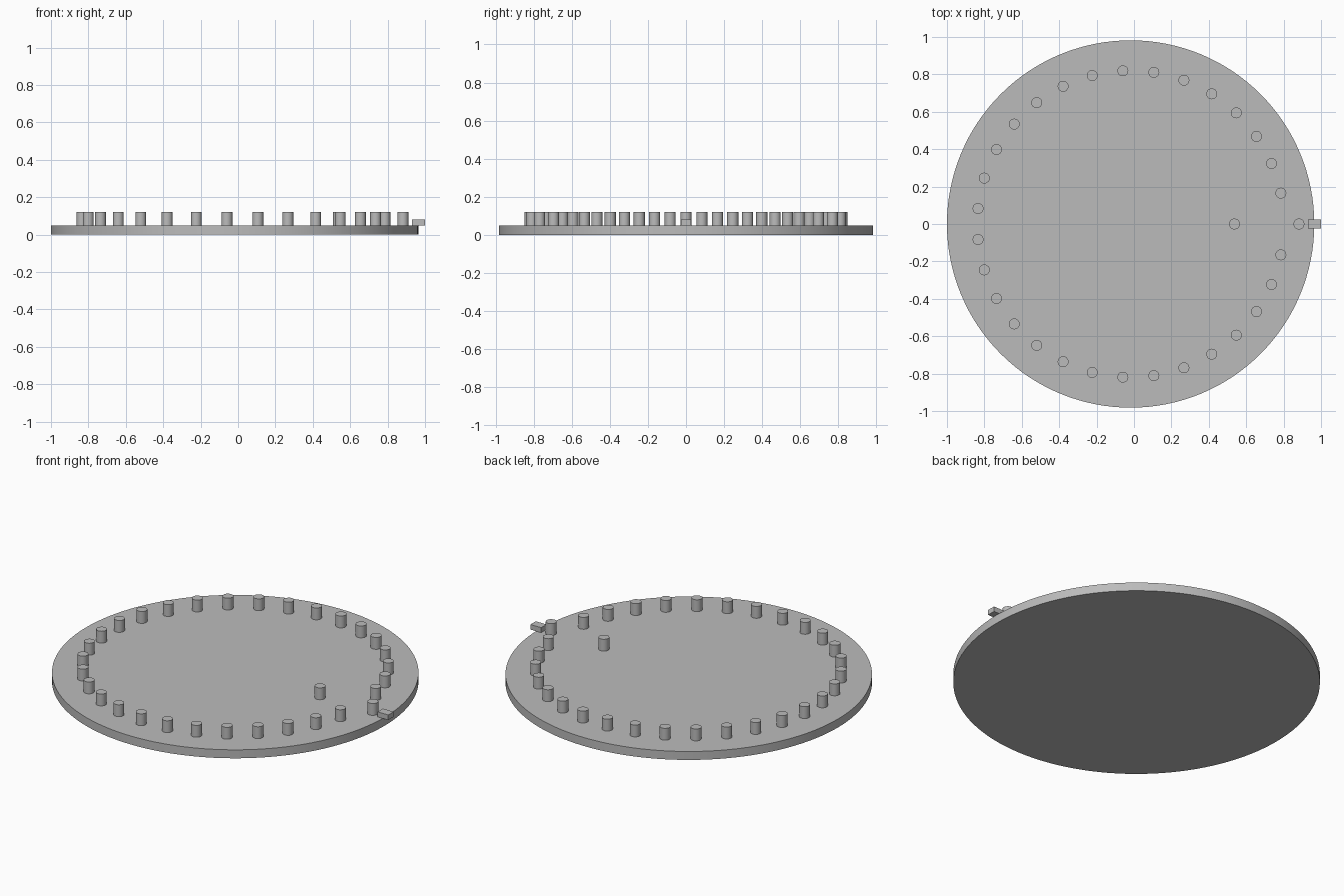
import bpy
import math

if "Cube" in bpy.data.objects:
    bpy.data.objects.remove(bpy.data.objects["Cube"], do_unlink=True)

CENTRE_X = -0.018
RADIUS = 0.982
PLATE_TOP = 0.05
PIN_TOP = 0.12
RING_RADIUS = 0.82
RING_STEPS = 31

grey = bpy.data.materials.new("plain grey")
grey.use_nodes = True
colour = (0.5, 0.5, 0.5, 1)
grey.diffuse_color = colour
grey.node_tree.nodes["Principled BSDF"].inputs["Base Color"].default_value = colour


def cylinder(name, x, y, z0, z1, radius, sides):
    bpy.ops.mesh.primitive_cylinder_add(
        vertices=sides, radius=radius, depth=z1 - z0, location=(x, y, (z0 + z1) / 2))
    obj = bpy.context.object
    obj.name = name
    obj.data.materials.append(grey)
    bpy.ops.object.shade_smooth_by_angle()
    return obj


def pin(name, x, y):
    return cylinder(name, x, y, PLATE_TOP, PIN_TOP, 0.029, 32)


# Round base plate
cylinder("base_plate", CENTRE_X, 0, 0, PLATE_TOP, RADIUS, 128)

# Ring of pins, leaving the first position open
for i in range(1, RING_STEPS):
    angle = math.tau * i / RING_STEPS
    pin(f"ring_pin_{i}", CENTRE_X + RING_RADIUS * math.cos(angle),
        RING_RADIUS * math.sin(angle))

# Inner and outer pins at the open position
pin("inner_pin", 0.537, 0)
pin("outer_pin", 0.882, 0)

# Small marker block overhanging the rim
bpy.ops.mesh.primitive_cube_add(size=1, location=(0.965, 0, 0.065))
marker = bpy.context.object
marker.name = "rim_marker"
marker.scale = (0.07, 0.05, 0.03)
marker.data.materials.append(grey)
